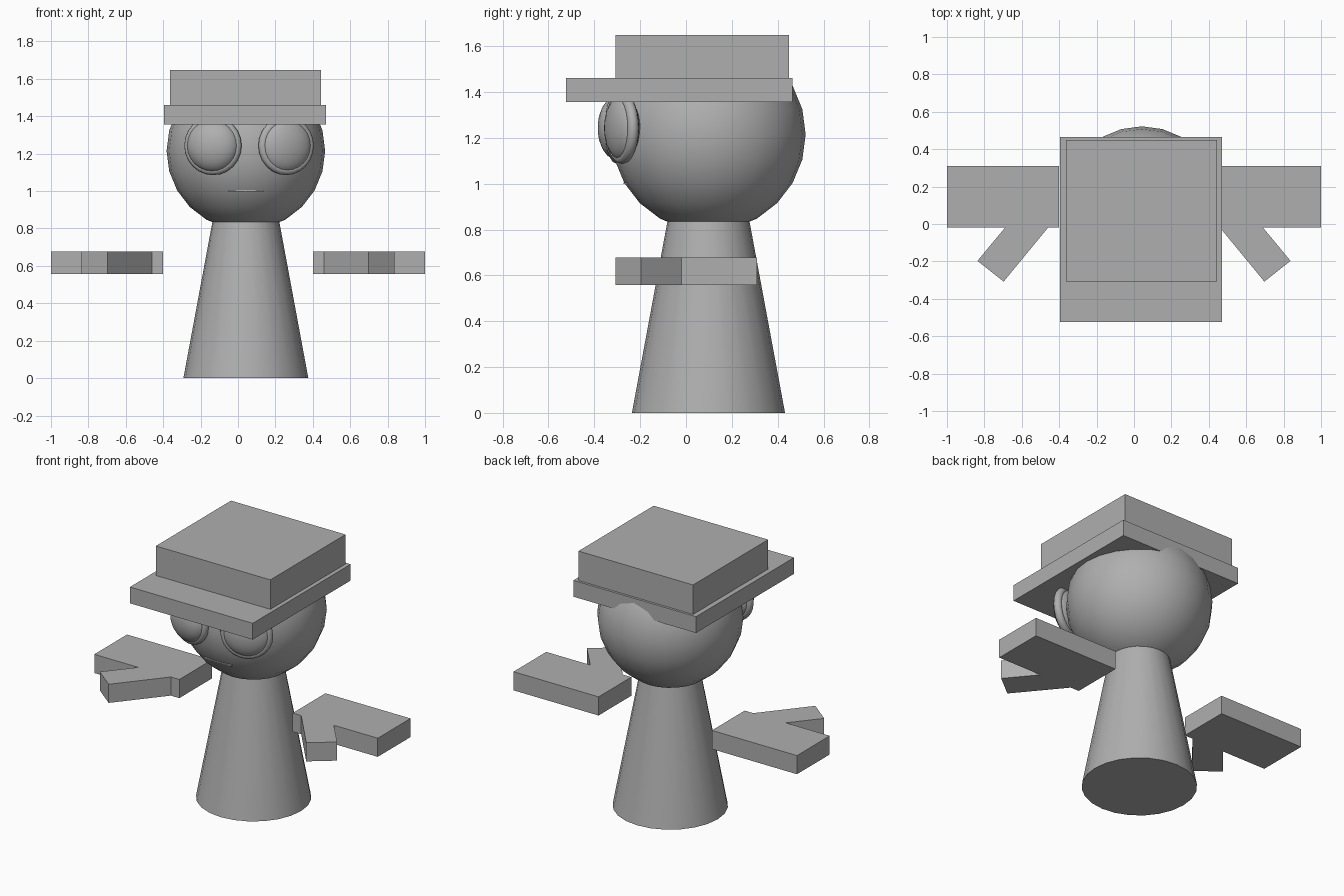
import bpy, bmesh, math
from mathutils import Vector

if "Cube" in bpy.data.objects:
    bpy.data.objects.remove(bpy.data.objects["Cube"])

CX, CY = 0.042, 0.098  # axis of body and head

# One mid grey for the whole figure
grey = bpy.data.materials.new("mid_grey")
grey.diffuse_color = (0.43, 0.43, 0.43, 1)
grey.use_nodes = True
grey.node_tree.nodes["Principled BSDF"].inputs["Base Color"].default_value = grey.diffuse_color


def smooth(obj, angle=40):
    bpy.ops.object.select_all(action='DESELECT')
    obj.select_set(True)
    bpy.context.view_layer.objects.active = obj
    bpy.ops.object.shade_smooth_by_angle(angle=math.radians(angle))


def named(name):
    obj = bpy.context.object
    obj.name = name
    obj.data.materials.append(grey)
    return obj


def box(name, x, y, z):
    bpy.ops.mesh.primitive_cube_add(size=1, location=[(a + b) / 2 for a, b in (x, y, z)])
    obj = named(name)
    obj.scale = [b - a for a, b in (x, y, z)]
    return obj


def prism(name, outline, z0, z1):
    bm = bmesh.new()
    face = bm.faces.new([bm.verts.new((x, y, z0)) for x, y in outline])
    ext = bmesh.ops.extrude_face_region(bm, geom=[face])
    top = [v for v in ext["geom"] if isinstance(v, bmesh.types.BMVert)]
    bmesh.ops.translate(bm, vec=(0, 0, z1 - z0), verts=top)
    bmesh.ops.recalc_face_normals(bm, faces=bm.faces)
    mesh = bpy.data.meshes.new(name)
    bm.to_mesh(mesh)
    bm.free()
    mesh.materials.append(grey)
    obj = bpy.data.objects.new(name, mesh)
    bpy.context.collection.objects.link(obj)
    return obj


# Tapered body
bpy.ops.mesh.primitive_cone_add(vertices=24, radius1=0.334, radius2=0.167, depth=0.9,
                                location=(CX, CY, 0.45))
smooth(named("body"))

# Round head
bpy.ops.mesh.primitive_uv_sphere_add(segments=24, ring_count=12, radius=0.424,
                                     location=(CX, CY, 1.215))
smooth(named("head"))

# Hat: wide brim with a visor in front, and a square crown
box("hat_brim", (-0.396, 0.47), (-0.523, 0.464), (1.356, 1.46))
box("hat_crown", (-0.364, 0.444), (-0.308, 0.449), (1.46, 1.648))

# Eyes: flattened domes with a rounded rim, turned slightly outward
for tag, x, y, turn, depth in (("left", -0.134, -0.296, -14, 0.085),
                               ("right", 0.257, -0.279, 21, 0.064)):
    rot = (math.radians(90), 0, math.radians(turn))
    loc = Vector((x, y, 1.243))
    bpy.ops.mesh.primitive_uv_sphere_add(segments=24, ring_count=12, radius=1,
                                         location=loc, rotation=rot)
    eye = named("eye_" + tag)
    eye.scale = (0.142, 0.142, depth)
    smooth(eye)
    bpy.ops.mesh.primitive_torus_add(major_segments=24, minor_segments=10,
                                     major_radius=0.133, minor_radius=0.025,
                                     location=loc, rotation=rot)
    smooth(named("eye_rim_" + tag), 60)

# Thin mouth line
box("mouth", (-0.053, 0.14), (-0.272, -0.2), (0.998, 1.006))

# Floating mitten hands with angled thumbs
hand = [(0.40, -0.02), (0.46, -0.02), (0.697, -0.308), (0.837, -0.197),
        (0.69, -0.02), (1.0, -0.02), (1.0, 0.31), (0.40, 0.31)]
for side, tag in ((-1, "left"), (1, "right")):
    prism("hand_" + tag, [(side * x, y) for x, y in hand], 0.558, 0.677)
